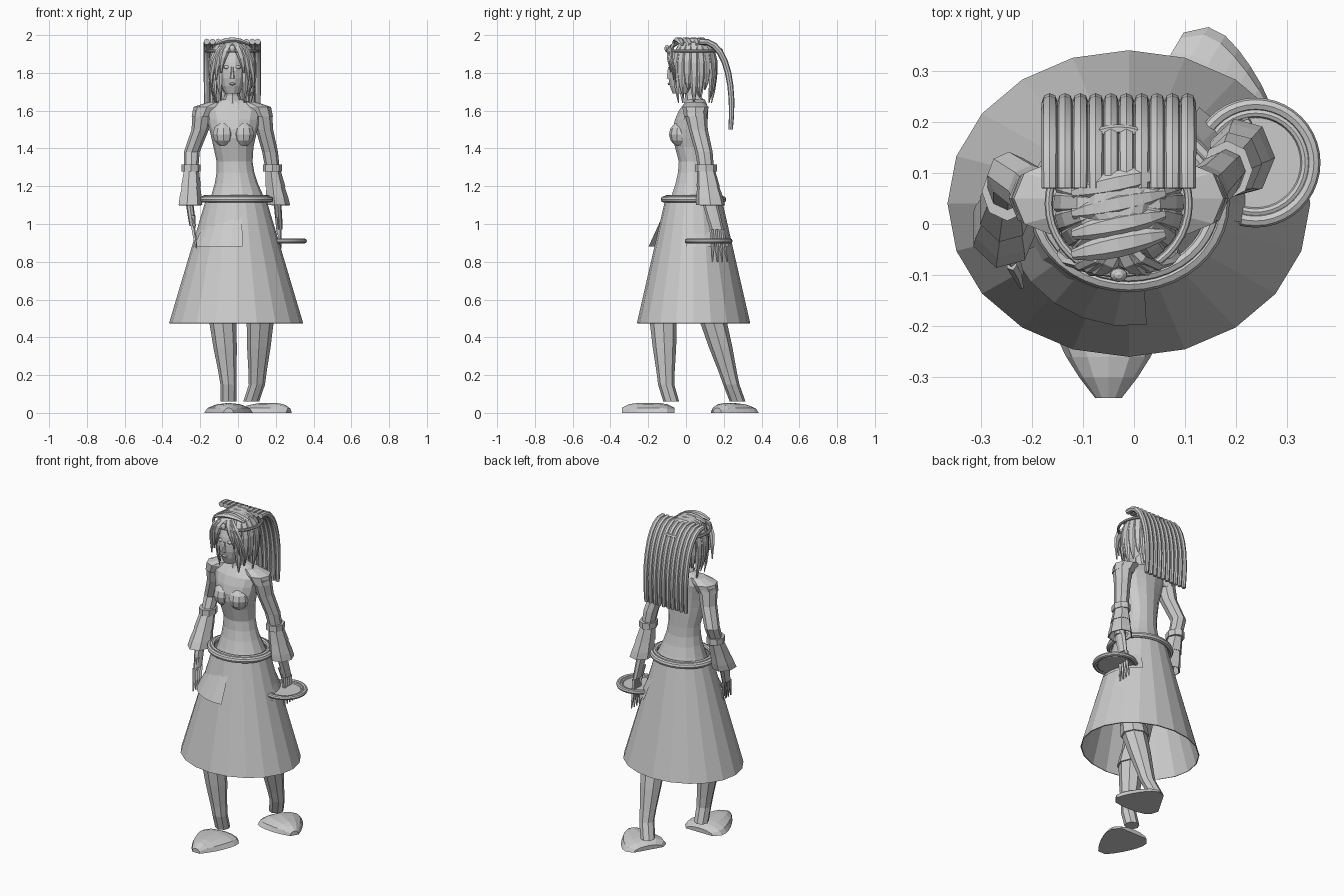
import bpy, bmesh
from math import sin, cos, pi, radians
from mathutils import Vector

default_cube = bpy.data.objects.get("Cube")
if default_cube:
    bpy.data.objects.remove(default_cube)

shade = (0.6, 0.6, 0.6, 1)
grey = bpy.data.materials.new("plain_grey")
grey.use_nodes = True
grey.diffuse_color = shade
grey.node_tree.nodes["Principled BSDF"].inputs["Base Color"].default_value = shade


def sweep(name, rows, sides=8, across=None, start=0, end=360, closed=True, smooth=False):
    """Loft rings (x, y, z, width, depth); rings lie flat, or follow the path if across is given."""
    bm = bmesh.new()
    centres = [Vector(row[:3]) for row in rows]
    whole = end - start == 360
    count = sides if whole else sides + 1
    rings = []
    for i, (centre, row) in enumerate(zip(centres, rows)):
        u, v = Vector((1, 0, 0)), Vector((0, 1, 0))
        if across:
            tangent = centres[min(i + 1, len(rows) - 1)] - centres[max(i - 1, 0)]
            v = tangent.cross(Vector(across)).normalized()
            u = v.cross(tangent).normalized()
        ring = []
        for k in range(count):
            angle = radians(start + (end - start) * k / sides)
            ring.append(bm.verts.new(centre + u * row[3] * cos(angle) + v * row[4] * sin(angle)))
        rings.append(ring)
    for low, high in zip(rings, rings[1:]):
        for k in range(sides):
            j = (k + 1) % count
            bm.faces.new((low[k], low[j], high[j], high[k]))
    if closed and whole:
        bm.faces.new(rings[0])
        bm.faces.new(rings[-1])
    bmesh.ops.recalc_face_normals(bm, faces=bm.faces)
    mesh = bpy.data.meshes.new(name)
    bm.to_mesh(mesh)
    bm.free()
    part = bpy.data.objects.new(name, mesh)
    bpy.context.scene.collection.objects.link(part)
    mesh.materials.append(grey)
    if smooth:
        shade_part(part)
    return part


def shade_part(part):
    bpy.ops.object.select_all(action='DESELECT')
    part.select_set(True)
    bpy.context.view_layer.objects.active = part
    bpy.ops.object.shade_smooth_by_angle(angle=radians(40))


def limb(name, *joints, depth=1.0, **options):
    """Loft through joints (x, y, z, radius)."""
    return sweep(name, [(*joint, joint[-1] * depth) for joint in joints], **options)


def bend(controls, steps):
    """Sample a smooth Bezier path through rows of any length."""
    rows = []
    for i in range(steps + 1):
        level = [Vector(control) for control in controls]
        while len(level) > 1:
            level = [a.lerp(b, i / steps) for a, b in zip(level, level[1:])]
        rows.append(tuple(level[0]))
    return rows


def ring(name, centre, radius, thickness, squash=1.0):
    bpy.ops.mesh.primitive_torus_add(location=centre, major_radius=radius, minor_radius=thickness,
                                     major_segments=40, minor_segments=8)
    part = bpy.context.object
    part.name = name
    part.scale.y = squash
    part.data.materials.append(grey)
    shade_part(part)


def ball(name, centre, size):
    bpy.ops.mesh.primitive_uv_sphere_add(segments=10, ring_count=6, radius=1, location=centre)
    part = bpy.context.object
    part.name = name
    part.scale = size
    part.data.materials.append(grey)


def thicken(part):
    part.modifiers.new("cloth", 'SOLIDIFY').thickness = 0.006


axis = -0.03      # middle of the head and chest
back = 0.04       # depth of the body's middle
hem, belt, waist, chest = 0.475, 1.13, 1.36, 1.6

# Skirt, belt and tunic flaps
thicken(sweep("skirt", [(-.01, back, hem, .355, .3), (-.01, back, belt, .16, .15)],
              sides=20, start=90, end=450, closed=False))
ring("belt", (-.01, back, belt), .18, .017, squash=.88)
ring("belt_trim", (-.01, back, belt + .01), .166, .014, squash=.86)
for name, start, end, flare in (("front_flap", 205, 278, .25), ("rear_flap", -10, 55, .24)):
    limb(name, (0, back, belt, .13), (-.01, back, .88, flare),
         depth=.96, sides=5, start=start, end=end)

# Torso: hips narrow to the waist, chest widens to the shoulders
rows = []
for i in range(5):
    t = i / 4
    pinch = sin(t * pi / 2)
    rows.append((axis * t * .6, back, belt - .03 + t * (waist - belt), .16 - .065 * pinch, .14 - .06 * pinch))
for i in range(1, 6):
    t = i / 5
    rows.append((axis * .8, back - .02 * sin(pi * t), waist + t * (chest - waist),
                 .095 + .055 * t, .08 + .015 * sin(pi * t)))
rows.append((axis, .05, chest + .04, .11, .06))
rows.append((axis, .05, chest + .06, .05, .05))
sweep("torso", rows, sides=14)
limb("neck", (axis, .05, chest + .04, .06), (axis, .035, 1.68, .04), (axis, .02, 1.76, .04))
for side in (-1, 1):
    ball("bust", (axis + .006 + side * .052, -.03, 1.475), (.06, .06, .065))

# Arms with shoulder caps, flared cuffs and hands
for name, side, elbow_x, wrist, palm, tip in (
        ("left", 1, .17, Vector((.21, .13, 1.1)), Vector((.22, .165, .97)), Vector((.22, .18, .8))),
        ("right", -1, -.245, Vector((-.255, -.01, 1.1)), Vector((-.24, -.05, .99)), Vector((-.22, -.085, .87)))):
    x = axis + side * .155
    elbow = Vector((elbow_x, .095, 1.38))
    band = elbow.lerp(wrist, .3)
    limb(name + "_arm", (x - side * .06, .05, 1.62, .045), (x, .05, chest, .055), (x + side * .015, .065, 1.5, .046),
         (*elbow, .042), (*band, .038), (*wrist, .03), depth=1.1)
    limb(name + "_shoulder_cap", (x - side * .07, .05, 1.645, .045), (x - side * .02, .05, 1.62, .07),
         (x, .05, 1.57, .06))
    edge = Vector((0, 0, .018))
    limb(name + "_cuff_band", (*(band + edge), .05), (*(band - edge), .05), depth=1.15)
    limb(name + "_inner_cuff", (*band, .04), (*band.lerp(wrist, .5), .055), depth=1.15, sides=7)
    thicken(limb(name + "_flared_cuff", (*band.lerp(wrist, .25), .042), (*band.lerp(wrist, .8), .062),
                 (*wrist, .066), depth=1.18, sides=7, closed=False))
    middle = wrist.lerp(palm, .5)
    limb(name + "_palm", (*wrist, .02), (*middle, .019), (*palm, .017), depth=2)
    for i in range(4):
        shift = Vector((0, (i - 1.5) * .02, 0))
        limb(name + "_finger", (*(palm + shift), .011), (*(palm.lerp(tip, .5) + shift), .01),
             (*(tip + shift * 1.3), .004), sides=5)
    thumb = middle - Vector((side * .01, .03, 0))
    limb(name + "_thumb", (*middle, .012), (*thumb, .012), (*thumb.lerp(tip, .4), .005), sides=5)

# Hand ring: a filled disc with a double rim
disc = Vector((.238, .12, .91))
ring("disc_rim", disc, .114, .013)
ring("disc_inner_rim", disc, .097, .009)
limb("disc_plate", (*disc, .1), (*(disc - Vector((0, 0, .008))), .1), sides=32)

# Legs, boot cuffs and feet
for name, knee, ankle, heel, toe in (
        ("right", Vector((-.08, -.12, hem)), Vector((-.05, -.105, .15)), Vector((-.05, -.06, 0)), Vector((-.05, -.34, 0))),
        ("left", Vector((.117, .147, hem)), Vector((.1, .24, .15)), Vector((.05, .295, 0)), Vector((.27, .165, 0)))):
    hip = Vector((axis + (knee.x - axis) * .9, back, .95))
    limb(name + "_leg", (*ankle.lerp(heel, .6), .042), (*ankle, .043), (*ankle.lerp(knee, .2), .048),
         (*ankle.lerp(knee, .6), .062), (*knee, .071), (*hip, .08))
    limb(name + "_boot_cuff", (*knee, .08), (*knee.lerp(hip, .15), .076))
    rows = []
    for i in range(8):
        t = i / 7
        taper = 1 - .5 * abs(2 * t - 1) ** 4
        rows.append((*heel.lerp(toe, t), .053 * taper, (.04 + .1 * cos(t * pi / 2)) * taper ** .6))
    foot = sweep(name + "_foot", rows, sides=12, across=toe.cross(heel))
    for vertex in foot.data.vertices:
        vertex.co.z = max(vertex.co.z, 0)

# Head and face
rows = []
for i in range(8):
    t = i / 7
    width = .078 * sin(pi * (.1 + .8 * t)) ** .6
    rows.append((axis, -.025 + .055 * t, 1.69 + .29 * t, width, width * 1.2))
sweep("head", rows, sides=14)
limb("nose", (axis, -.09, 1.77, .014), (axis, -.09, 1.83, .006), sides=6)
ball("lips", (axis, -.085, 1.742), (.018, .012, .008))
for side in (-1, 1):
    ball("eye", (axis + side * .03, -.08, 1.83), (.018, .01, .01))

# Hair: crown, falling side and back locks, parted fringe, curls
rows = []
for i in range(7):
    t = i / 6
    rows.append((axis, back, 1.8 + .185 * sin(t * pi / 2), .03 + .075 * cos(t * pi / 2), .035 + .07 * cos(t * pi / 2)))
sweep("hair_crown", rows, sides=14)
for i in range(17):
    angle = radians(-52 + i * 284 / 16)
    c, s = cos(angle), sin(angle)
    tip = 1.64 + .035 * (i % 3)
    fall = bend([(.03, 1.97, .015), (.14, 1.97, .035), (.125, 1.76, .03), (.1, tip, .004)], 6)
    sweep("hair_lock", [(axis + r * c, back + r * s, z, w, w / 2) for r, z, w in fall], sides=6, across=(-s, c, 0))
for side in (-1, 1):
    for k in range(3):
        reach = side * (.06 + .027 * k)
        lock = bend([(axis, -.04, 1.96, .018), (axis + reach * .6, -.12, 1.94, .026),
                     (axis + reach, -.09 + .015 * k, 1.87, .02), (axis + reach, -.08 + .015 * k, 1.8 - .04 * k, .004)], 5)
        limb("fringe_lock", *lock, depth=.5, sides=6, across=(1, 0, 0))
for k in range(4):
    y = back * (k - 1)
    curl = bend([(axis - .09, y - .02, 1.95, .01), (axis, y, 2.0, .04), (axis + .09, y + .02, 1.95, .01)], 6)
    limb("crown_curl", *curl, depth=.6, sides=6, across=(0, 1, 0))

# Headband and jewel
ring("headband", (axis, back, 1.915), .137, .008)
ball("headband_jewel", (axis, -.1, 1.928), (.017, .014, .02))

# Fan of hanging tubes with its clasp
fall = bend([(.07, 1.965, .016), (.21, 1.99, .018), (.26, 1.74, .018), (.236, 1.5, .012)], 9)
for i in range(10):
    x = axis + (i - 4.5) * .03
    limb("ponytail_tube", *[(x, *row) for row in fall], across=(1, 0, 0), smooth=True)
clasp = bend([(axis - .06, .17, 1.915, .01), (axis, .2, 1.925, .01), (axis + .06, .17, 1.915, .01)], 6)
limb("ponytail_clasp", *clasp, sides=6, across=(0, 1, 0))
